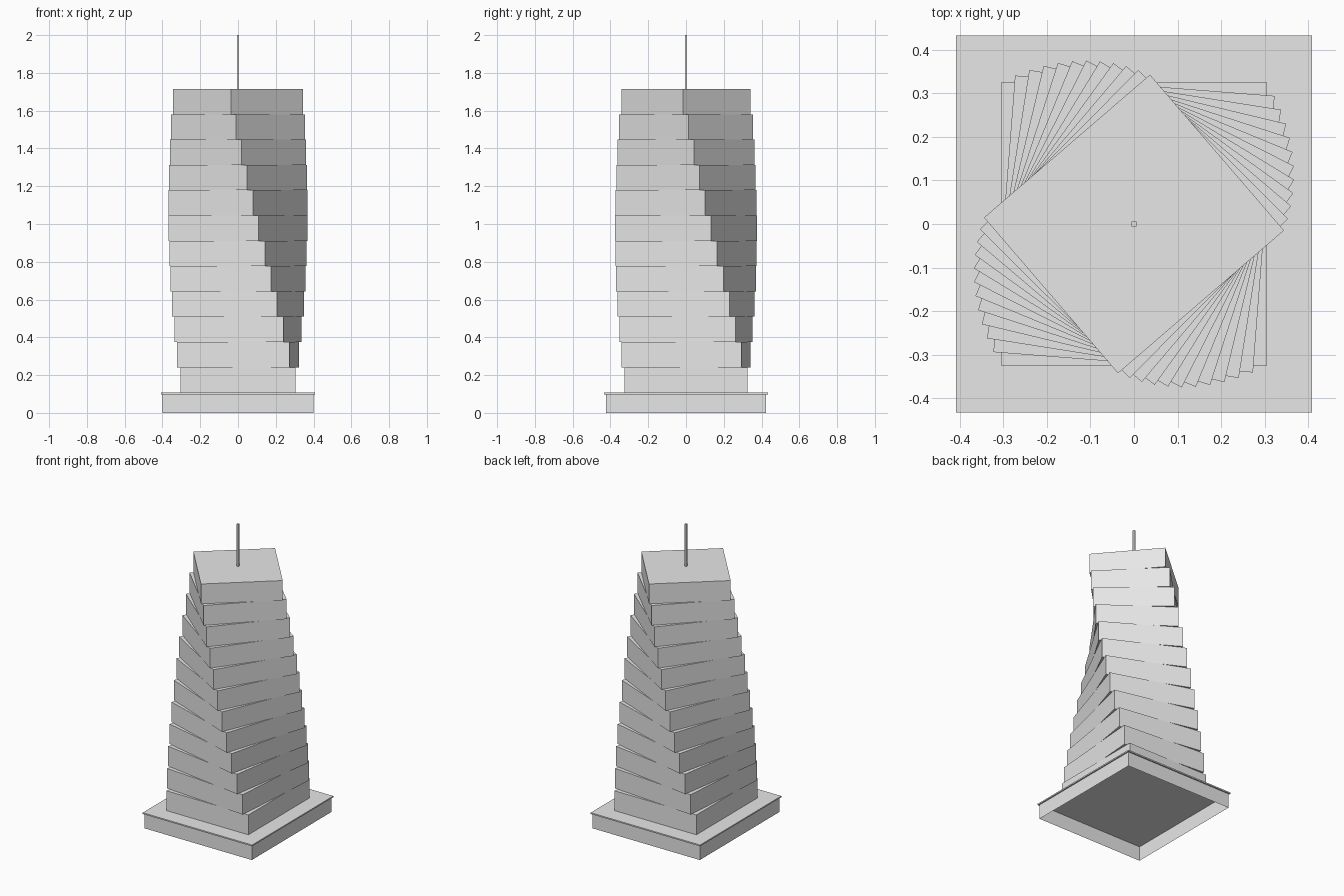
import bpy, bmesh
from math import radians
from mathutils import Matrix

cube = bpy.data.objects.get("Cube")
if cube:
    bpy.data.objects.remove(cube, do_unlink=True)

# Single pale concrete colour
concrete = bpy.data.materials.new("pale_grey")
concrete.use_nodes = True
COLOUR = (0.8, 0.8, 0.8, 1.0)
concrete.diffuse_color = COLOUR
concrete.node_tree.nodes["Principled BSDF"].inputs["Base Color"].default_value = COLOUR


def block(name, half_x, half_y, z0, z1, turn=0.0, open_ends=False):
    """Box centred on the z axis, turned about it; optionally only its walls."""
    bm = bmesh.new()
    bmesh.ops.create_cube(bm, size=2.0)
    if open_ends:
        ends = [f for f in bm.faces if abs(f.normal.z) > 0.5]
        bmesh.ops.delete(bm, geom=ends, context="FACES_ONLY")
    bm.transform(Matrix.Translation((0, 0, (z0 + z1) / 2))
                 @ Matrix.Rotation(radians(turn), 4, "Z")
                 @ Matrix.Diagonal((half_x, half_y, (z1 - z0) / 2, 1)))
    mesh = bpy.data.meshes.new(name)
    bm.to_mesh(mesh)
    bm.free()
    mesh.materials.append(concrete)
    obj = bpy.data.objects.new(name, mesh)
    bpy.context.collection.objects.link(obj)
    return obj


# Plinth: hollow skirt under a thin overhanging slab
SLAB_BOTTOM, SLAB_TOP = 0.098, 0.107
block("plinth_skirt", 0.40, 0.424, 0.0, SLAB_BOTTOM, open_ends=True)
block("plinth_slab", 0.408, 0.433, SLAB_BOTTOM, SLAB_TOP)

# Twisting tower: each tier is turned clockwise and slightly smaller
TIERS, ROOF = 12, 1.715
height = (ROOF - SLAB_TOP) / TIERS
for i in range(TIERS):
    scale = 1 - 0.227 * i / (TIERS - 1)
    z = SLAB_TOP + i * height
    block(f"tower_tier_{i + 1}", 0.305 * scale, 0.325 * scale,
          z, z + height, turn=-4.48 * i)

# Rooftop mast
block("mast", 0.006, 0.006, ROOF, 2.0)
